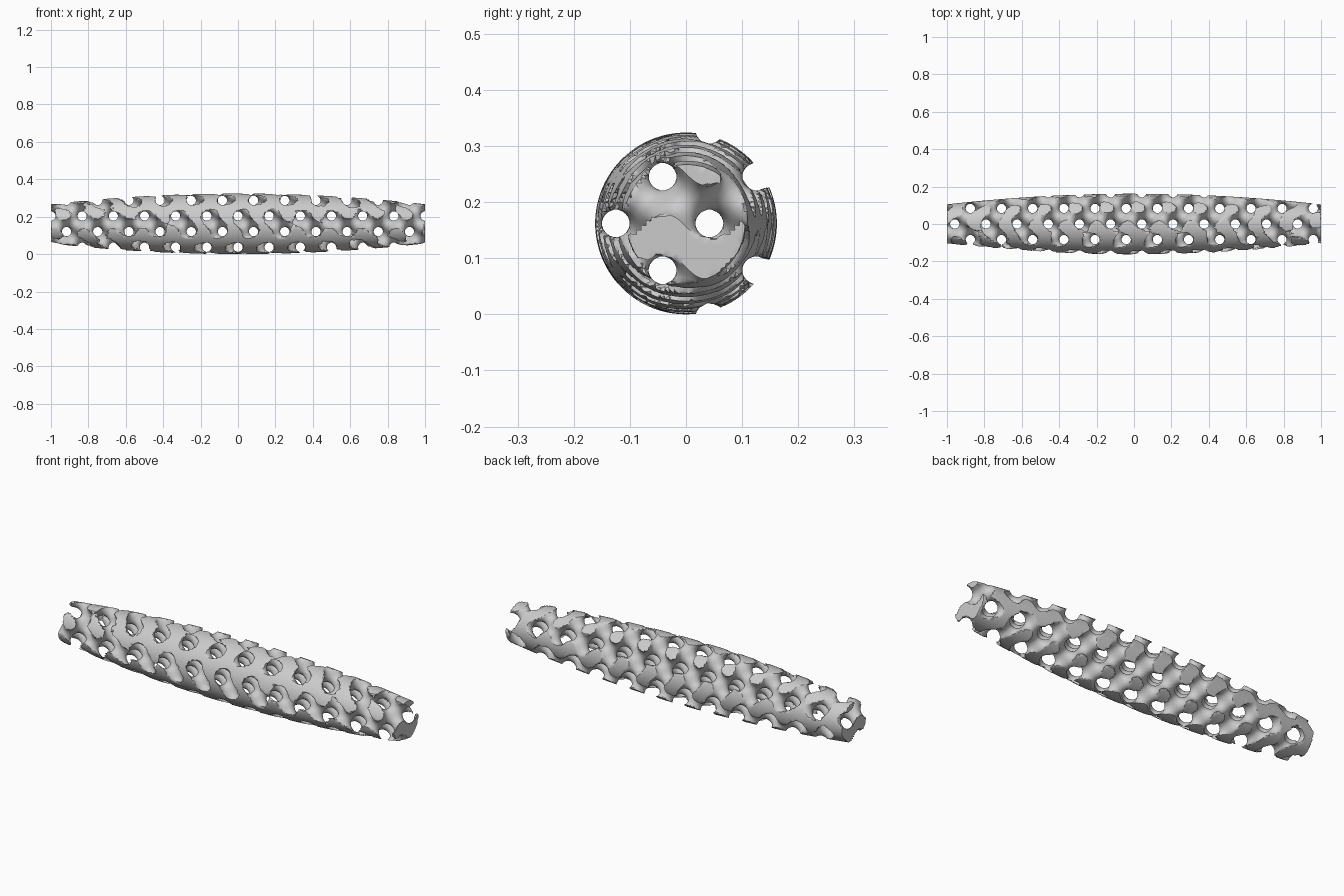
import bpy
from math import sin, cos, pi, hypot, sqrt

if "Cube" in bpy.data.objects:
    bpy.data.objects.remove(bpy.data.objects["Cube"])

K = 12 * pi          # lattice frequency: 12 periods over the length
ISO = -0.21          # solid where the gyroid value is below this
R_MID, R_END = 0.162, 0.105
H = 1 / 120          # sampling step


def radius(x):
    return R_MID - (R_MID - R_END) * x * x


# The three bounding fields: each returns (signed distance, unit gradient)
def lattice(p):
    sx, sy, sz = (sin(K * v) for v in p)
    cx, cy, cz = (cos(K * v) for v in p)
    g = sx * cy + sy * cz + sz * cx - ISO
    d = (cx * cy - sz * sx, cy * cz - sx * sy, cz * cx - sy * sz)
    n = max(sqrt(d[0] ** 2 + d[1] ** 2 + d[2] ** 2), 0.3)
    return g / (n * K), [v / n for v in d]


def barrel(p):
    r = max(hypot(p[1], p[2]), 1e-6)
    return r - radius(p[0]), (0, p[1] / r, p[2] / r)


def ends(p):
    return abs(p[0]) - 1, (1 if p[0] > 0 else -1, 0, 0)


FIELDS = (lattice, barrel, ends)

# Sample the clipped lattice on a regular grid
nx, ny = 244, 43
xs = [(i - (nx - 1) / 2) * H for i in range(nx)]
ys = [(i - (ny - 1) / 2) * H for i in range(ny)]
S = [sin(K * v) for v in ys]
C = [cos(K * v) for v in ys]
val = []
for x in xs:
    sx, cx, rad, e = sin(K * x), cos(K * x), radius(x), abs(x) - 1
    for j, y in enumerate(ys):
        for k, z in enumerate(ys):
            g = (sx * C[j] + S[j] * C[k] + S[k] * cx - ISO) / (1.2 * K)
            val.append(max(g, hypot(y, z) - rad, e))

# Surface nets: one quad around every grid edge that crosses the surface
stride = (ny * ny, ny, 1)
cells, quads = {}, []
for i in range(len(val)):
    ix, rem = divmod(i, ny * ny)
    iy, iz = divmod(rem, ny)
    if ix in (0, nx - 1) or iy in (0, ny - 1) or iz in (0, ny - 1):
        continue
    a = val[i]
    for ax in range(3):
        b = val[i + stride[ax]]
        if (a < 0) == (b < 0):
            continue
        p = [xs[ix], ys[iy], ys[iz]]
        p[ax] += H * a / (a - b)
        sb, sc = stride[(ax + 1) % 3], stride[(ax + 2) % 3]
        ring = [i - sb - sc, i - sc, i, i - sb]
        for c in ring:
            acc = cells.setdefault(c, [0, 0, 0, 0])
            for n in range(3):
                acc[n] += p[n]
            acc[3] += 1
        quads.append(ring if a < 0 else ring[::-1])

# Pull the points onto the exact surfaces, and onto both at the cut rims
verts, index = [], {}
for key, acc in cells.items():
    p = [acc[n] / acc[3] for n in range(3)]
    start = [f(p)[0] for f in FIELDS]
    top = max(start)
    active = [f for f, d in zip(FIELDS, start)
              if d == top or abs(d) < 0.4 * H]
    q = list(p)
    for step in range(5):
        for f in active:
            d, grad = f(q)
            d = max(-0.5 * H, min(0.5 * H, d))
            q = [v - d * g for v, g in zip(q, grad)]
    if max(abs(u - v) for u, v in zip(p, q)) > H:
        q = p
    index[key] = len(verts)
    verts.append(q)

# Stand the lattice on the ground
low = min(v[2] for v in verts)
verts = [(x, y, z - low) for x, y, z in verts]

mesh = bpy.data.meshes.new("lattice_bar")
mesh.from_pydata(verts, [], [[index[c] for c in q] for q in quads])
mesh.validate()
bar = bpy.data.objects.new("lattice_bar", mesh)
bpy.context.collection.objects.link(bar)
bpy.context.view_layer.objects.active = bar
bar.select_set(True)
bpy.ops.object.shade_smooth_by_angle(angle=0.7)
